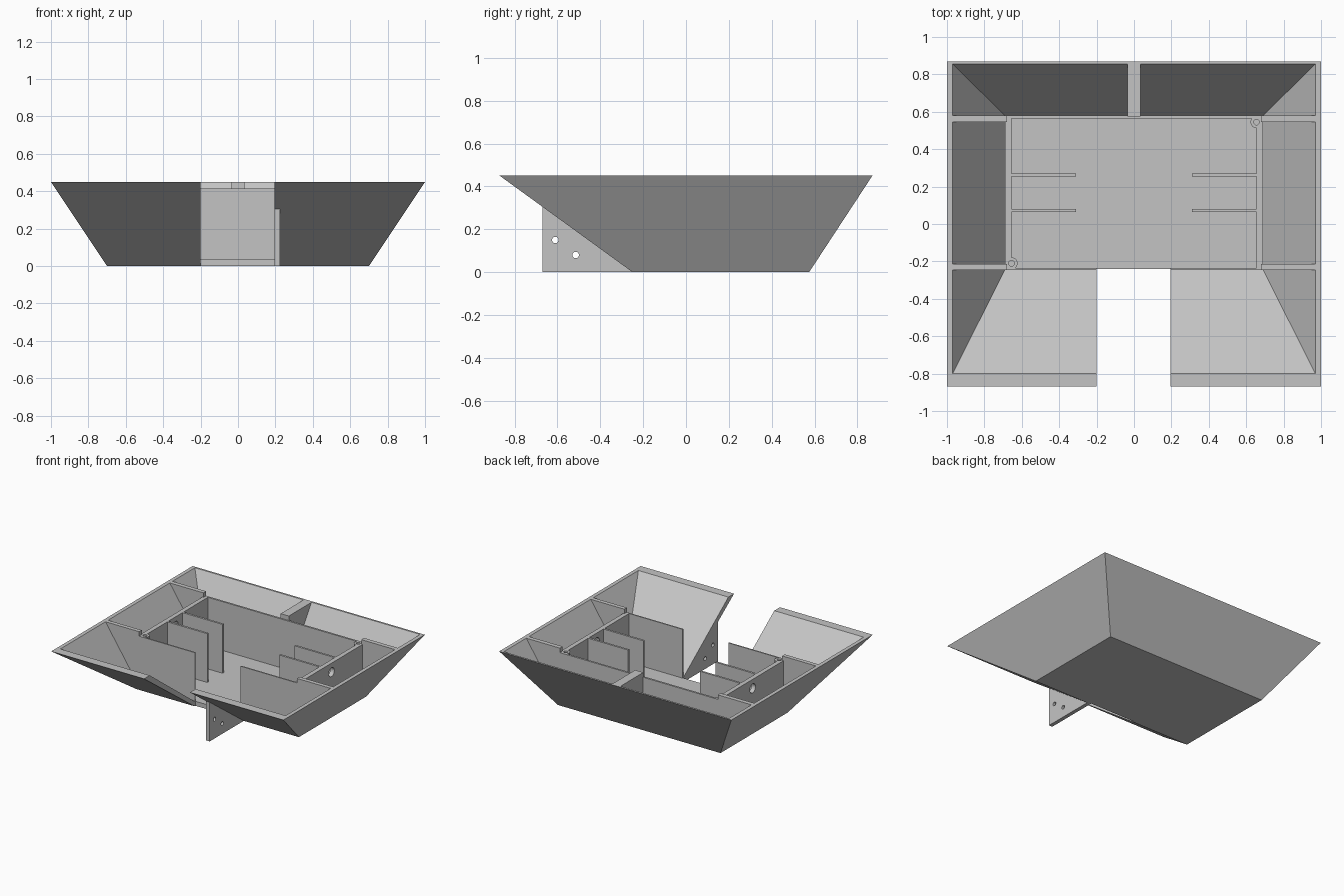
import bpy, bmesh, math
from mathutils import Matrix

if "Cube" in bpy.data.objects:
    bpy.data.objects.remove(bpy.data.objects["Cube"])

grey = bpy.data.materials.new("light grey")
grey.diffuse_color = (0.55, 0.55, 0.55, 1)
grey.use_nodes = True
grey.node_tree.nodes["Principled BSDF"].inputs["Base Color"].default_value = grey.diffuse_color

FLOOR, WALL_TOP, RIM = 0.035, 0.415, 0.45


def make(name, bm):
    bmesh.ops.recalc_face_normals(bm, faces=bm.faces)
    me = bpy.data.meshes.new(name)
    bm.to_mesh(me)
    bm.free()
    me.materials.append(grey)
    ob = bpy.data.objects.new(name, me)
    bpy.context.collection.objects.link(ob)
    return ob


def box(name, x0, x1, y0, y1, z0, z1):
    bm = bmesh.new()
    m = Matrix.Translation(((x0 + x1) / 2, (y0 + y1) / 2, (z0 + z1) / 2))
    m = m @ Matrix.Diagonal((abs(x1 - x0), abs(y1 - y0), z1 - z0, 1))
    bmesh.ops.create_cube(bm, size=1, matrix=m)
    return make(name, bm)


def cylinder(name, loc, r, depth, axis='Z', sides=24):
    bm = bmesh.new()
    m = Matrix.Translation(loc)
    if axis == 'X':
        m = m @ Matrix.Rotation(math.pi / 2, 4, 'Y')
    bmesh.ops.create_cone(bm, cap_ends=True, segments=sides, radius1=r,
                          radius2=r, depth=depth, matrix=m)
    return make(name, bm)


def prism(name, pts, a, b):
    """Extrude a closed outline; pts holds 3D points at the start, a -> b is the offset."""
    bm = bmesh.new()
    lo = [bm.verts.new([p[i] + a[i] for i in range(3)]) for p in pts]
    hi = [bm.verts.new([p[i] + b[i] for i in range(3)]) for p in pts]
    n = len(pts)
    bm.faces.new(lo)
    bm.faces.new(hi[::-1])
    for i in range(n):
        bm.faces.new((lo[i], lo[(i + 1) % n], hi[(i + 1) % n], hi[i]))
    return make(name, bm)


def cut(ob, cutter):
    cutter.hide_render = True
    cutter.hide_viewport = True
    mod = ob.modifiers.new("cut", 'BOOLEAN')
    mod.operation = 'DIFFERENCE'
    mod.solver = 'EXACT'
    mod.object = cutter


# Sloped tray: outer bottom, outer rim, inner rim, inner floor
bm = bmesh.new()
rings = []
for x, y0, y1, z in ((0.70, -0.25, 0.575, 0), (1.0, -0.87, 0.87, RIM),
                     (0.97, -0.80, 0.855, RIM), (0.69, -0.245, 0.58, FLOOR)):
    rings.append([bm.verts.new(p) for p in
                  ((-x, y0, z), (x, y0, z), (x, y1, z), (-x, y1, z))])
for a, b in zip(rings, rings[1:]):
    for i in range(4):
        j = (i + 1) % 4
        bm.faces.new((a[i], a[j], b[j], b[i]))
bm.faces.new(rings[0][::-1])
bm.faces.new(rings[-1])
tray = make("tray", bm)
cut(tray, box("slot_cutter", -0.2, 0.195, -1, -0.24, -0.1, 0.6))

# Inner compartment walls, dividers and side ribs
post_holes = [cylinder("post_hole_cutter", (x, y, 0.35), 0.015, 0.3)
              for x, y in ((-0.655, -0.21), (0.655, 0.545))]
base = FLOOR - 0.01
for s, side, post in ((-1, "left", post_holes[0]), (1, "right", post_holes[1])):
    wall = box(side + "_wall", s * 0.655, s * 0.69, -0.245, 0.58, base, WALL_TOP)
    cut(wall, cylinder(side + "_cable_cutter", (s * 0.67, 0.165, 0.345), 0.035, 0.2, 'X'))
    cut(wall, post)
    for y in (0.065, 0.253):
        box(side + "_divider", s * 0.31, s * 0.656, y, y + 0.016, base, WALL_TOP)
    inner = -0.2 if s < 0 else 0.195
    box(side + "_front_wall", inner, s * 0.656, -0.245, -0.235, base, WALL_TOP)
    for y0, y1 in ((-0.245, -0.213), (0.546, 0.58)):
        outline = [(s * 0.68, 0, base), (s * 0.70, 0, base),
                   (s * 0.98, 0, RIM), (s * 0.68, 0, RIM)]
        prism(side + "_rib", outline, (0, y0, 0), (0, y1, 0))
box("back_wall", -0.656, 0.656, 0.565, 0.58, base, WALL_TOP)

# Centre rib behind the back wall
prism("back_rib", [(0, 0.575, base), (0, 0.59, base), (0, 0.862, RIM), (0, 0.575, RIM)],
      (-0.035, 0, 0), (0.035, 0, 0))

# Corner screw posts
for x, y, hole in ((-0.655, -0.21, post_holes[0]), (0.655, 0.545, post_holes[1])):
    post = cylinder("screw_post", (x, y, (base + WALL_TOP) / 2), 0.032, WALL_TOP - base)
    cut(post, hole)

# Mounting tab under the sloped front
tab = prism("mounting_tab", [(0, -0.67, 0), (0, -0.25, 0), (0, -0.67, 0.305)],
            (0.195, 0, 0), (0.225, 0, 0))
for y, z in ((-0.61, 0.15), (-0.515, 0.08)):
    cut(tab, cylinder("bolt_cutter", (0.21, y, z), 0.015, 0.2, 'X'))
